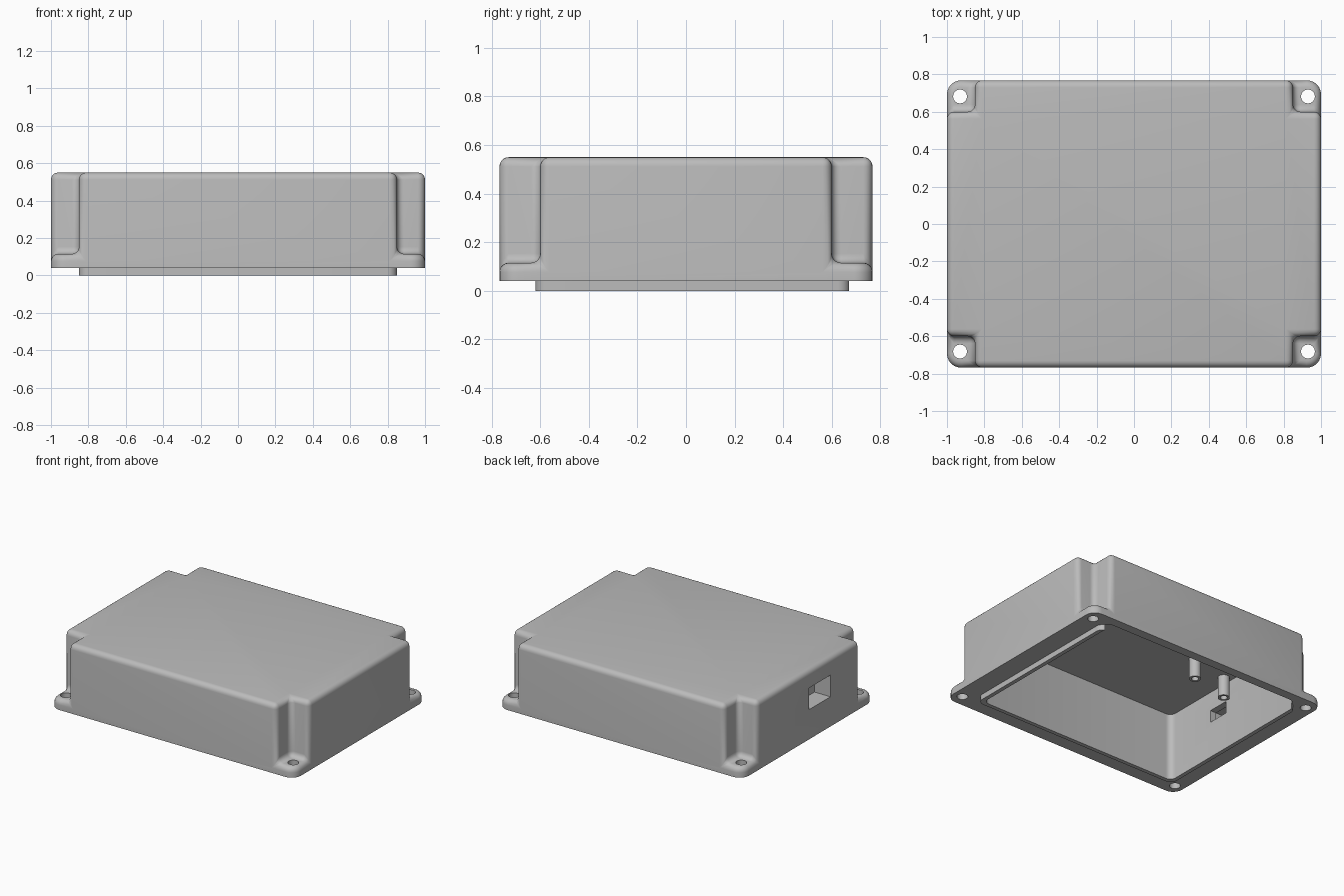
import bpy, bmesh
from mathutils import Matrix, Vector

cube = bpy.data.objects.get("Cube")
if cube:
    bpy.data.objects.remove(cube, do_unlink=True)

grey = bpy.data.materials.new("light grey plastic")
grey.use_nodes = True
GREY = (0.5, 0.5, 0.5, 1)
grey.diffuse_color = GREY
grey.node_tree.nodes["Principled BSDF"].inputs["Base Color"].default_value = GREY


def to_object(name, bm):
    bmesh.ops.recalc_face_normals(bm, faces=bm.faces)
    mesh = bpy.data.meshes.new(name)
    bm.to_mesh(mesh)
    bm.free()
    mesh.materials.append(grey)
    obj = bpy.data.objects.new(name, mesh)
    bpy.context.collection.objects.link(obj)
    return obj


def box(name, lo, hi, radius=0):
    """Box between two corners, with optional rounded vertical edges."""
    lo, hi = Vector(lo), Vector(hi)
    bm = bmesh.new()
    bmesh.ops.create_cube(bm, size=1, matrix=Matrix.Translation((lo + hi) / 2)
                          @ Matrix.Diagonal((*(hi - lo), 1)))
    if radius:
        upright = [e for e in bm.edges
                   if abs(e.verts[0].co.z - e.verts[1].co.z) > 1e-4]
        bmesh.ops.bevel(bm, geom=upright, offset=radius, segments=6,
                        profile=0.5, affect='EDGES')
    return to_object(name, bm)


def cylinder(name, x, y, z0, z1, radius):
    bm = bmesh.new()
    bmesh.ops.create_cone(bm, cap_ends=True, segments=32, radius1=radius,
                          radius2=radius, depth=z1 - z0,
                          matrix=Matrix.Translation((x, y, (z0 + z1) / 2)))
    return to_object(name, bm)


def combine(target, tool, operation='DIFFERENCE'):
    """Apply a boolean and discard the tool."""
    mod = target.modifiers.new("boolean", 'BOOLEAN')
    mod.operation, mod.solver, mod.object = operation, 'EXACT', tool
    bpy.context.view_layer.objects.active = target
    bpy.ops.object.modifier_apply(modifier=mod.name)
    bpy.data.objects.remove(tool, do_unlink=True)


def smooth(obj):
    bpy.ops.object.select_all(action='DESELECT')
    obj.select_set(True)
    bpy.context.view_layer.objects.active = obj
    bpy.ops.object.shade_smooth_by_angle(angle=0.6)


W, D, BASE, TOP = 1.0, 0.768, 0.04, 0.55
CORNERS = [(sx, sy) for sx in (-1, 1) for sy in (-1, 1)]

# Outer block with a stepped recess at each corner
body = box("enclosure_shell", (-W, -D, BASE), (W, D, TOP), 0.075)
for sx, sy in CORNERS:
    xs = sorted((sx * 0.85, sx * 1.2))
    ys = sorted((sy * 0.6, sy * 1.0))
    combine(body, box("corner_cutter", (xs[0], ys[0], 0.115), (xs[1], ys[1], 0.8)))

# Round every sharp edge above the flat underside
bm = bmesh.new()
bm.from_mesh(body.data)
bmesh.ops.remove_doubles(bm, verts=bm.verts, dist=1e-5)
sharp = [e for e in bm.edges if len(e.link_faces) == 2
         and e.calc_face_angle() > 0.6
         and max(v.co.z for v in e.verts) > BASE + 0.01]
bmesh.ops.bevel(bm, geom=sharp, offset=0.038, segments=5, profile=0.5,
                affect='EDGES', clamp_overlap=False)
bm.to_mesh(body.data)
bm.free()

# Locating lip below the base, then the cavity that leaves it open at the back
combine(body, box("lip", (-0.85, -0.62, 0), (0.85, 0.675, 0.07), 0.05), 'UNION')
combine(body, box("cavity", (-0.82, -0.59, -0.1), (0.82, 0.7, 0.5), 0.045))

# Screw holes through the corner feet
for sx, sy in CORNERS:
    combine(body, cylinder("screw_hole", sx * 0.93, sy * 0.682, -0.1, 0.3, 0.037))

# Connector port: outer recess and smaller inner opening
combine(body, box("port_recess", (-1.1, -0.26, 0.26), (-0.87, -0.01, 0.42)))
combine(body, box("port_opening", (-0.95, -0.18, 0.27), (-0.75, -0.02, 0.36)))
smooth(body)

# Hollow mounting posts hanging from the ceiling
for label, x, y in (("inner", -0.45, 0.10), ("outer", -0.76, 0.03)):
    post = cylinder(label + "_mounting_post", x, y, 0.345, 0.51, 0.04)
    combine(post, cylinder("post_bore", x, y, 0.3, 0.45, 0.024))
    smooth(post)
